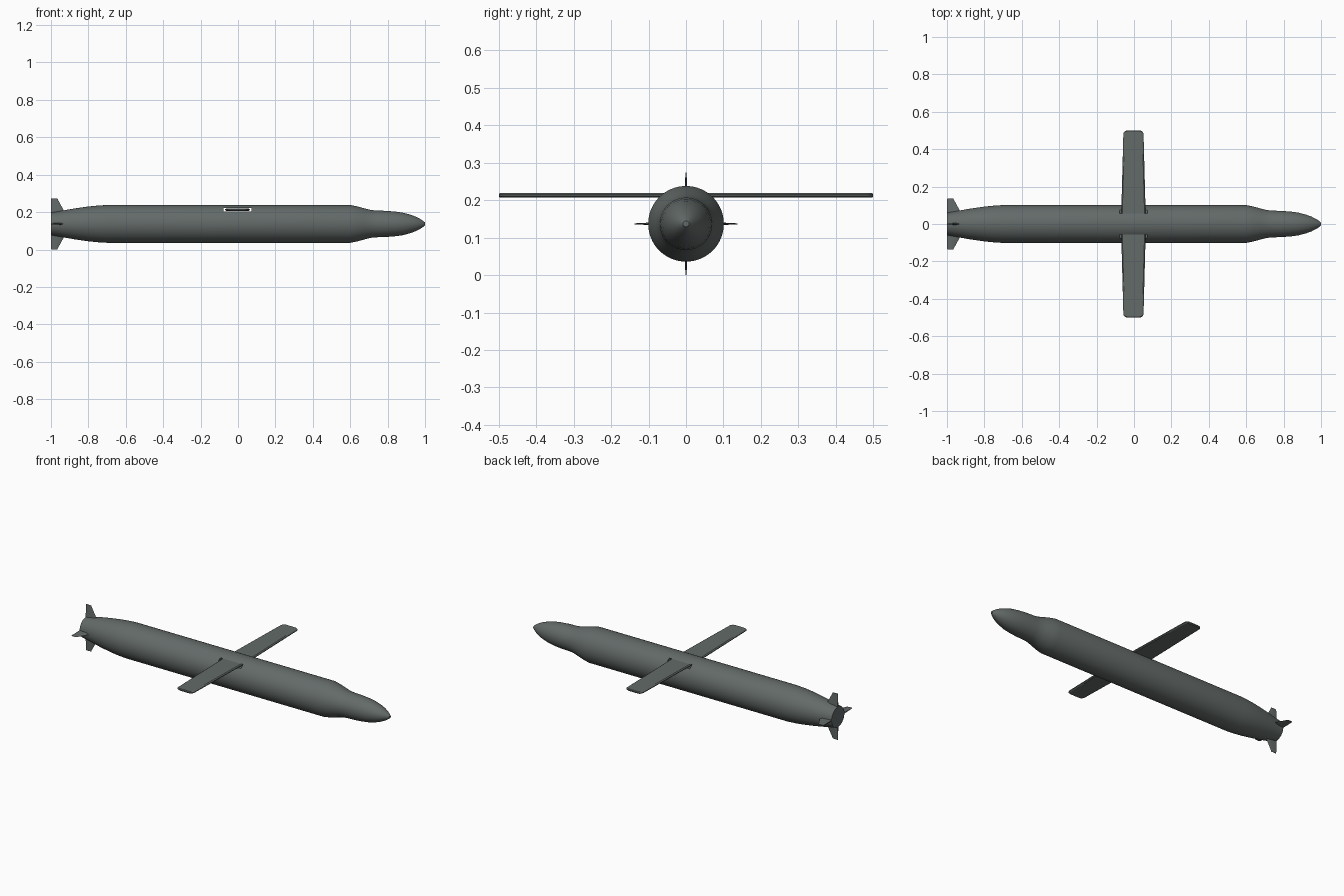
import bpy, bmesh, math
from mathutils import Matrix, Vector

if "Cube" in bpy.data.objects:
    bpy.data.objects.remove(bpy.data.objects["Cube"])

CZ = 0.137  # height of the body axis

grey = bpy.data.materials.new("dark grey green")
grey.diffuse_color = (0.125, 0.145, 0.14, 1)
grey.use_nodes = True
grey.node_tree.nodes["Principled BSDF"].inputs["Base Color"].default_value = grey.diffuse_color


def finish(name, bm, smooth=True):
    bmesh.ops.recalc_face_normals(bm, faces=bm.faces)
    me = bpy.data.meshes.new(name)
    bm.to_mesh(me)
    bm.free()
    me.materials.append(grey)
    ob = bpy.data.objects.new(name, me)
    bpy.context.collection.objects.link(ob)
    if smooth:
        bpy.ops.object.select_all(action='DESELECT')
        ob.select_set(True)
        bpy.context.view_layer.objects.active = ob
        bpy.ops.object.shade_smooth_by_angle(angle=math.radians(30))
    return ob


def loft(bm, rings):
    """Skin a list of closed rings and cap both ends."""
    vs = [[bm.verts.new(p) for p in r] for r in rings]
    n = len(vs[0])
    for a, b in zip(vs, vs[1:]):
        for i in range(n):
            j = (i + 1) % n
            bm.faces.new((a[i], a[j], b[j], b[i]))
    bm.faces.new(vs[0])
    bm.faces.new(vs[-1][::-1])


# body: profile of (x, radius) turned around the long axis
profile = [(-1, .060), (-.96, .067), (-.92, .0745), (-.87, .083), (-.80, .093),
           (-.75, .098), (-.70, .101), (.60, .101), (.64, .093), (.68, .082),
           (.71, .0745), (.74, .0715), (.79, .0700), (.84, .066), (.88, .0605),
           (.92, .050), (.95, .039), (.975, .026), (.99, .016), (1, .008)]
SEG = 64
bm = bmesh.new()
loft(bm, [[(x, r * math.cos(2 * math.pi * i / SEG), CZ + r * math.sin(2 * math.pi * i / SEG))
           for i in range(SEG)] for x, r in profile])
body = finish("body", bm)

# slot through the body where the wings come out
bm = bmesh.new()
bmesh.ops.create_cube(bm, size=1, matrix=Matrix.Translation((-.003, 0, .2128))
                      @ Matrix.Diagonal((.15, .4, .0175, 1)))
cutter = finish("slot_cutter", bm, False)
cutter.hide_render = True
cutter.hide_viewport = True
cut = body.modifiers.new("slot", 'BOOLEAN')
cut.operation = 'DIFFERENCE'
cut.solver = 'EXACT'
cut.object = cutter


# wings: tapered plan with rounded tips and chamfered edges
def wing_plan(inset):
    tip, root, end, rad = .054 - inset, .066 - inset, .5 - inset * .5, .02
    half = [(root, .03)]
    for k in range(6):
        a = math.pi / 2 * k / 5
        half.append((tip - rad + rad * math.cos(a), end - rad + rad * math.sin(a)))
    return half + [(-x, y) for x, y in reversed(half)]


for name, side in (("left_wing", 1), ("right_wing", -1)):
    bm = bmesh.new()
    loft(bm, [[(x - .003, y * side, z) for x, y in wing_plan(ins)]
              for z, ins in ((.2067, .006), (.2110, 0), (.2152, 0), (.2195, .006))])
    finish(name, bm)

# four tail fins, thick at the root and thin at the tip
for k, name in enumerate(("top_fin", "left_fin", "bottom_fin", "right_fin")):
    bm = bmesh.new()
    rings = []
    for x0, x1, r, t in ((-1, -.915, .045, .006), (-1, -.932, .073, .0045),
                         (-1, -.962, .128, .0018), (-.998, -.966, .137, .0012)):
        lead = x1 - .018
        rings.append([(x0, -t * .6, r), (lead, -t, r), (x1, 0, r), (lead, t, r), (x0, t * .6, r)])
    loft(bm, rings)
    bm.transform(Matrix.Translation((0, 0, CZ)) @ Matrix.Rotation(-k * math.pi / 2, 4, 'X'))
    finish(name, bm)
